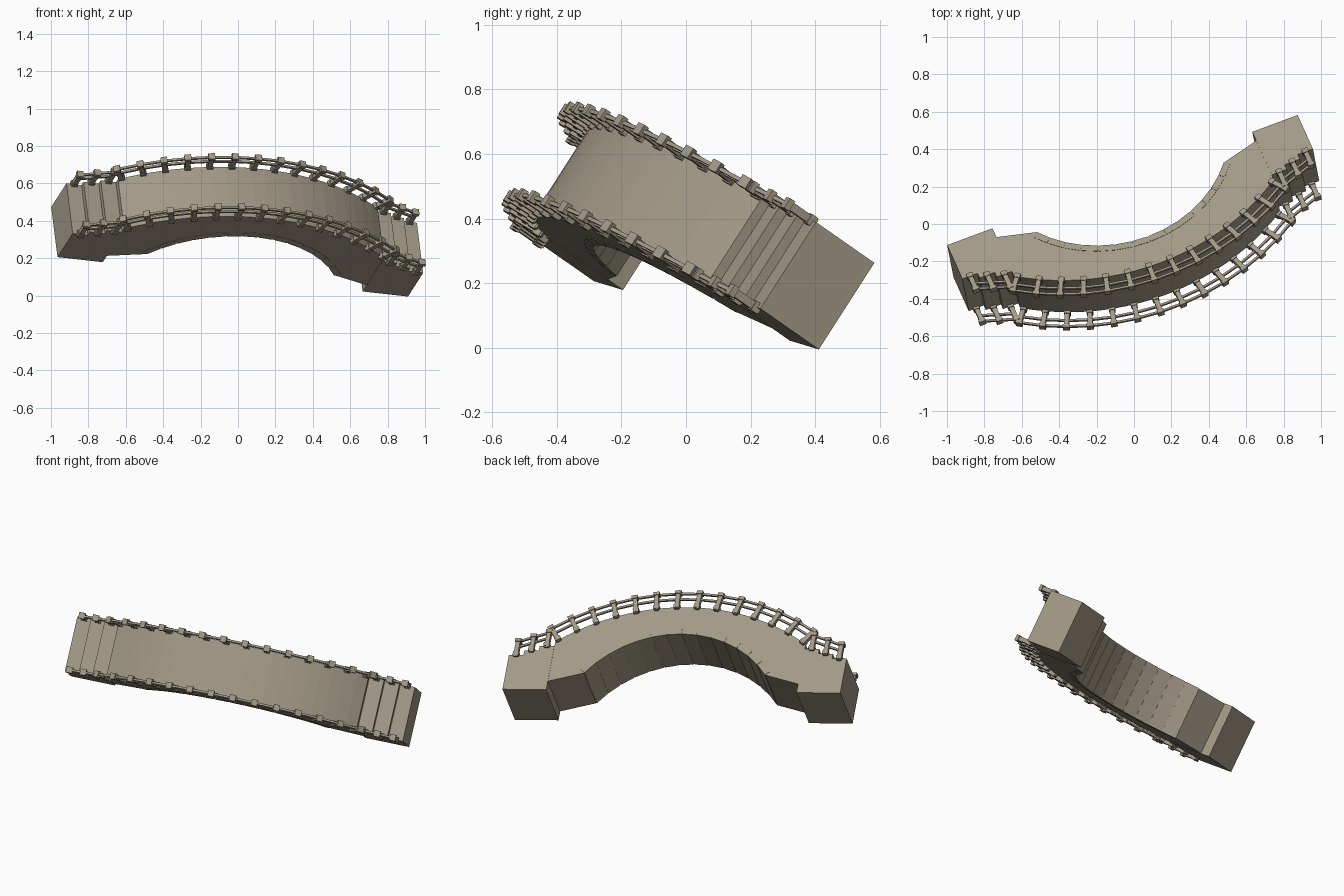
import bpy, bmesh, math
from mathutils import Matrix, Vector

if "Cube" in bpy.data.objects:
    bpy.data.objects.remove(bpy.data.objects["Cube"])

# Tilted frame of the bridge: U along the span, V across it, W up from the deck
U = Vector((.932, .346, -.105)).normalized()
W = Vector((.353, -.766, .536))
W = (W - U * W.dot(U)).normalized()
V = W.cross(U)
FRAME = Matrix((U, V, W)).transposed().to_4x4()
FRAME.translation = (-.045, .149, .2345)

HALF, SPRING, HW = 1.005, .745, .16   # half length, deck half length, half width


def finish(bm, name):
    bmesh.ops.recalc_face_normals(bm, faces=bm.faces)
    bm.transform(FRAME)
    me = bpy.data.meshes.new(name)
    bm.to_mesh(me)
    bm.free()
    ob = bpy.data.objects.new(name, me)
    bpy.context.collection.objects.link(ob)
    return ob


def prism(bm, pts, hw):
    a = [bm.verts.new((u, -hw, w)) for u, w in pts]
    b = [bm.verts.new((u, hw, w)) for u, w in pts]
    bm.faces.new(a)
    bm.faces.new(b[::-1])
    for i in range(len(pts)):
        j = (i + 1) % len(pts)
        bm.faces.new((a[i], a[j], b[j], b[i]))


def box(bm, centre, size, angle=0):
    m = (Matrix.Translation(centre) @ Matrix.Rotation(angle, 4, 'Y')
         @ Matrix.Diagonal((*size, 1)))
    bmesh.ops.create_cube(bm, size=1, matrix=m)


def arc(half, low, high, t):
    """Point at t in -1..1 on a circular arc, plus its tilt angle."""
    rise = high - low
    r = (half ** 2 + rise ** 2) / (2 * rise)
    a = math.asin(half / r) * t
    return r * math.sin(a), high - r + r * math.cos(a), a


def deck(t):
    return arc(SPRING, .331, .575, t)


def soffit(t):
    return arc(.54, .118, .393, t)


# Arched span, built as strips between soffit and deck
N = 22
top = [deck(-1 + 2 * i / N)[:2] for i in range(N + 1)]
under = [soffit(-1 + 2 * i / N)[:2] for i in range(N + 1)]
top = [(-SPRING, .331)] + top[1:-1] + [(SPRING, .331)]
bm = bmesh.new()
prism(bm, [(-SPRING, .06)] + under + [(SPRING, .06)] + top[::-1], HW - .002)
bmesh.ops.triangulate(bm, faces=[f for f in bm.faces if len(f.verts) > 4])
finish(bm, "arched_span")

# Stepped abutments at both ends
STEP = (HALF - SPRING) / 3
for s, side in ((-1, "left"), (1, "right")):
    pts = [(s * HALF, 0)]
    for i in range(3):
        w = .235 + .032 * i
        pts += [(s * (HALF - STEP * i), w), (s * (HALF - STEP * (i + 1)), w)]
    pts.append((s * SPRING, 0))
    bm = bmesh.new()
    prism(bm, pts, HW)
    finish(bm, side + "_stepped_abutment")

# Thin ring of stones around the arch opening
bm = bmesh.new()
STONES = 14
for i in range(STONES):
    quad = []
    for t, off in ((i + .04, -.002), (i + .96, -.002), (i + .96, .034), (i + .04, .034)):
        u, w, a = soffit(-1 + 2 * t / STONES)
        quad.append((u + off * math.sin(a), w + off * math.cos(a)))
    prism(bm, quad, HW)
finish(bm, "arch_ring_stones")

# Railing runs: two flights of step posts and the deck posts between
steps = [(-HALF + STEP * (i + .5), .235 + .032 * i, 0) for i in range(3)]
runs = [steps,
        [deck(.975 * (-1 + 2 * i / 13)) for i in range(14)],
        [(-u, w, a) for u, w, a in steps]]

for sv, side in ((-1, "front"), (1, "back")):
    posts, rails = bmesh.new(), bmesh.new()
    v = sv * HW
    for run in runs:
        for u, w, a in run:
            n = Vector((math.sin(a), 0, math.cos(a)))
            base = Vector((u, v, w))
            box(posts, base + n * .04, (.026, .026, .11), a)
            box(posts, base + n * .094, (.036, .036, .02), a)
            box(posts, base + n * .002, (.034, .034, .024), a)
        for (u0, w0, a0), (u1, w1, a1) in zip(run, run[1:]):
            for h in (.052, .09):
                p = Vector((u0 + h * math.sin(a0), v, w0 + h * math.cos(a0)))
                q = Vector((u1 + h * math.sin(a1), v, w1 + h * math.cos(a1)))
                d = q - p
                box(rails, (p + q) / 2, (d.length, .012, .012), -math.atan2(d.z, d.x))
    finish(posts, side + "_railing_posts")
    finish(rails, side + "_railing_rails")

# Stone colour
mat = bpy.data.materials.new("stone")
mat.diffuse_color = (.36, .32, .24, 1)
mat.use_nodes = True
mat.node_tree.nodes["Principled BSDF"].inputs["Base Color"].default_value = mat.diffuse_color
for ob in bpy.context.collection.objects:
    ob.data.materials.append(mat)
